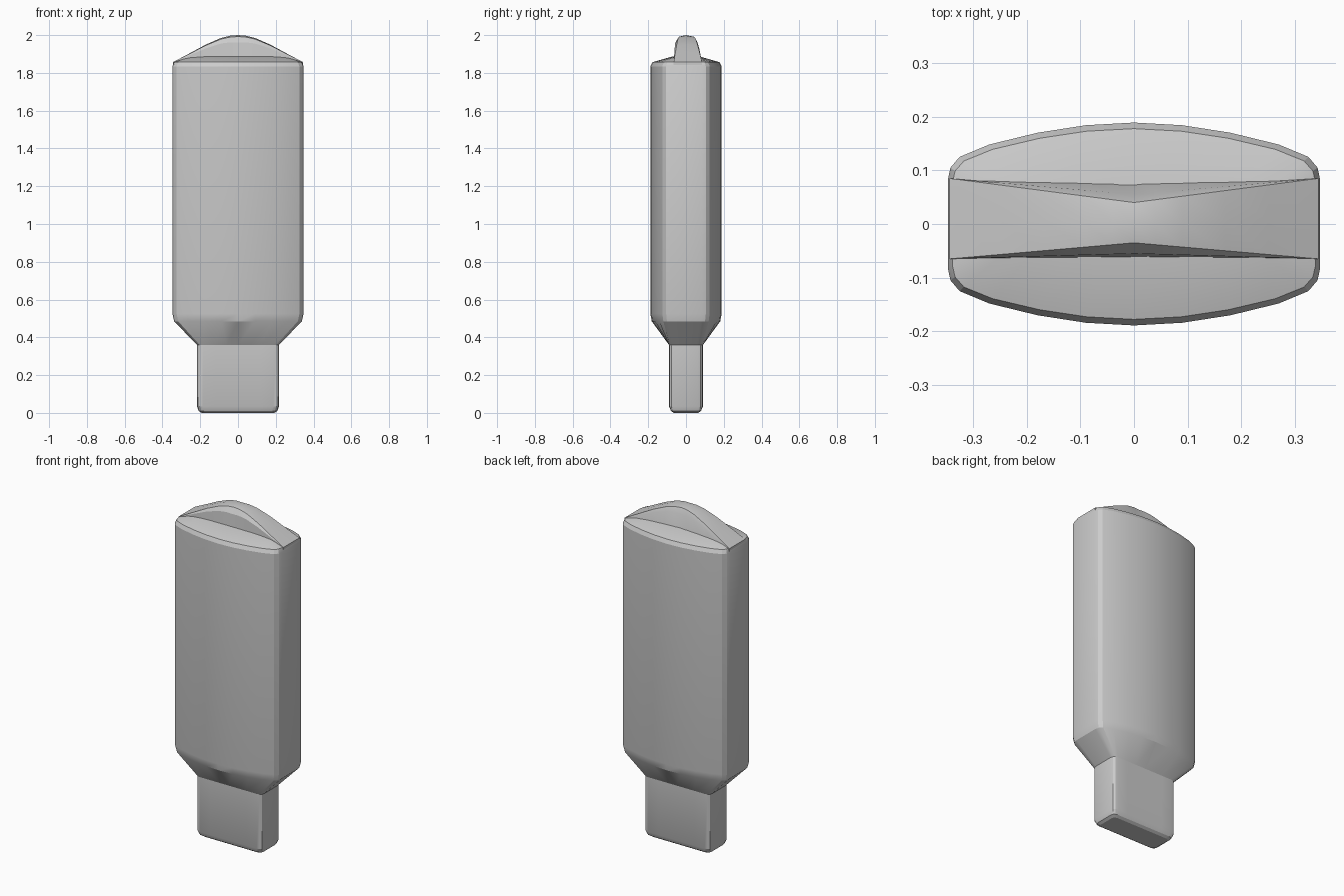
import bpy, bmesh, math

cube = bpy.data.objects.get("Cube")
if cube:
    bpy.data.objects.remove(cube, do_unlink=True)

grey = bpy.data.materials.new("plain grey")
grey.use_nodes = True
colour = (0.6, 0.6, 0.6, 1)
grey.diffuse_color = colour
grey.node_tree.nodes["Principled BSDF"].inputs["Base Color"].default_value = colour


def loft(name, rings):
    """Skin a list of matching closed rings and cap both ends."""
    bm = bmesh.new()
    loops = [[bm.verts.new(p) for p in ring] for ring in rings]
    for a, b in zip(loops, loops[1:]):
        n = len(a)
        for i in range(n):
            j = (i + 1) % n
            bm.faces.new((a[i], a[j], b[j], b[i]))
    bm.faces.new(loops[0])
    bm.faces.new(loops[-1])
    bmesh.ops.recalc_face_normals(bm, faces=bm.faces)
    mesh = bpy.data.meshes.new(name)
    bm.to_mesh(mesh)
    bm.free()
    mesh.materials.append(grey)
    obj = bpy.data.objects.new(name, mesh)
    bpy.context.collection.objects.link(obj)
    bpy.ops.object.select_all(action="DESELECT")
    bpy.context.view_layer.objects.active = obj
    obj.select_set(True)
    bpy.ops.object.shade_smooth_by_angle(angle=math.radians(24))
    return obj


def outline(quarter):
    """Mirror a quarter outline into a full plan."""
    half = quarter + [(-x, y) for x, y in reversed(quarter[:-1])]
    return half + [(-x, -y) for x, y in half]


def ring(plan, z, sx=1, sy=1):
    return [(x * sx, y * sy, z) for x, y in plan]


body_plan = outline([(0.347, 0.082), (0.342, 0.105), (0.325, 0.125), (0.27, 0.148),
                     (0.18, 0.17), (0.09, 0.184), (0, 0.189)])
stem_plan = outline([(0.217, 0.062), (0.213, 0.078), (0.203, 0.087), (0.185, 0.09),
                     (0.12, 0.09), (0.06, 0.09), (0, 0.09)])

# Narrow stem with a rounded foot
loft("stem", [ring(stem_plan, 0, 0.89, 0.72), ring(stem_plan, 0.01, 0.96, 0.88),
              ring(stem_plan, 0.035), ring(stem_plan, 0.38)])

# Wide bowed body, flared at the bottom and gently pitched at the top
loft("body", [ring(stem_plan, 0.36), ring(body_plan, 0.485, 0.975, 0.96),
              ring(body_plan, 0.525), ring(body_plan, 1.835),
              ring(body_plan, 1.857, 0.975, 0.94), ring(body_plan, 1.887, 0.72, 0.38)])

# Raised crest along the top, tapering to both ends
half_crest = [(0.344, 1.857), (0.25, 1.907), (0.17, 1.95), (0.09, 1.985), (0.04, 1.997)]
stations = half_crest + [(0, 2.0)] + [(-x, z) for x, z in reversed(half_crest)]
sections = []
for x, z in stations:
    t = 1 - abs(x) / 0.344
    front, back = -0.065, 0.085
    sections.append([(x, front, 1.835),
                     (x, front + 0.01 * t, z - 0.04 * t),
                     (x, front + 0.03 * t, z - 0.008 * t),
                     (x, 0.01 * (1 - t), z),
                     (x, back - 0.045 * t, z - 0.008 * t),
                     (x, back - 0.03 * t, z - 0.04 * t),
                     (x, back, 1.835)])
loft("crest", sections)
